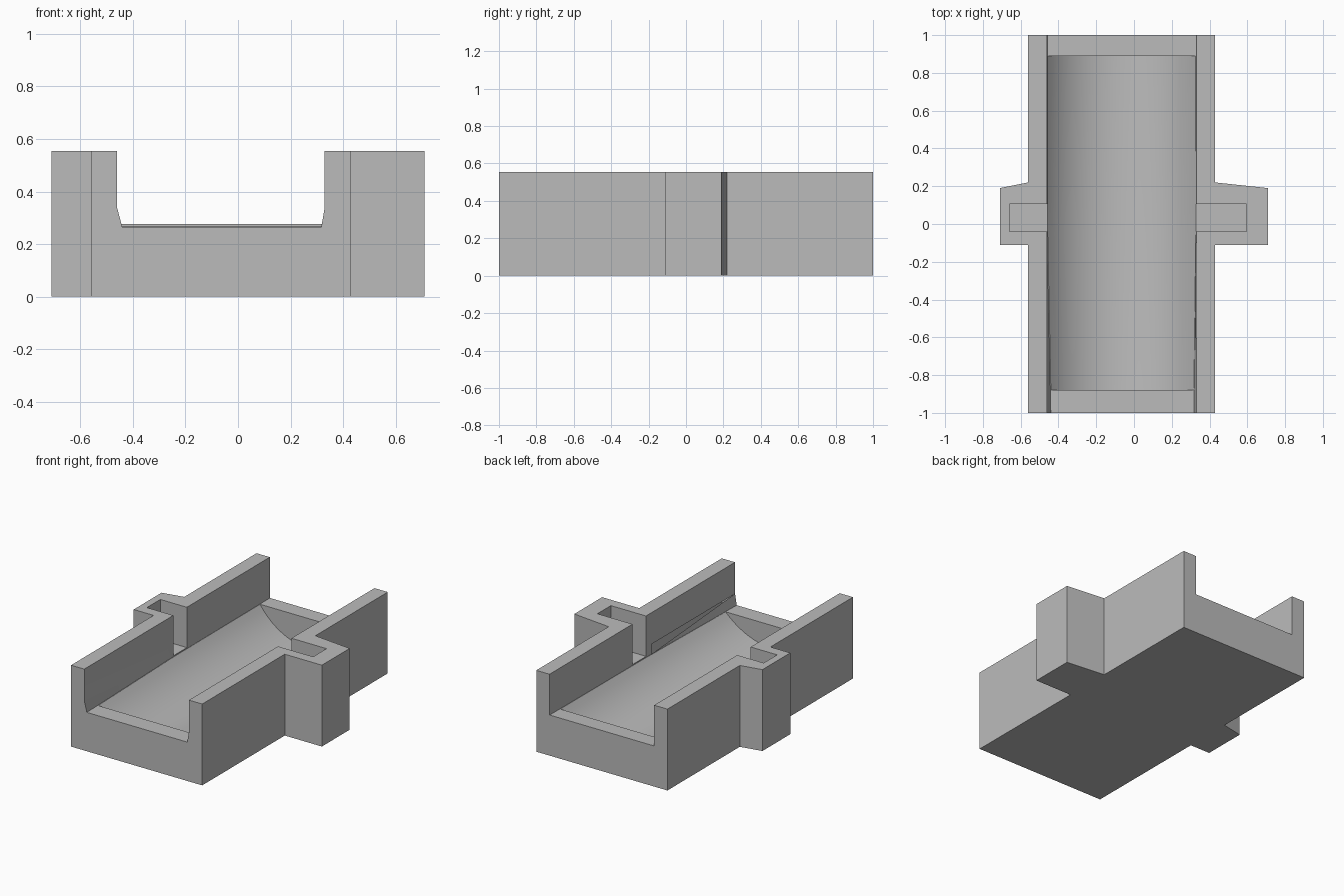
import bpy, bmesh, math

cube = bpy.data.objects.get("Cube")
if cube:
    bpy.data.objects.remove(cube, do_unlink=True)

concrete = bpy.data.materials.new("concrete_grey")
concrete.use_nodes = True
concrete.diffuse_color = (0.5, 0.5, 0.5, 1)
concrete.node_tree.nodes["Principled BSDF"].inputs["Base Color"].default_value = (0.5, 0.5, 0.5, 1)


def loft(name, rings):
    """Closed solid through matching rings of points."""
    bm = bmesh.new()
    loops = [[bm.verts.new(p) for p in ring] for ring in rings]
    n = len(loops[0])
    for a, b in zip(loops, loops[1:]):
        for i in range(n):
            j = (i + 1) % n
            bm.faces.new((a[i], a[j], b[j], b[i]))
    bm.faces.new(loops[0])
    bm.faces.new(loops[-1])
    bmesh.ops.recalc_face_normals(bm, faces=bm.faces)
    mesh = bpy.data.meshes.new(name)
    bm.to_mesh(mesh)
    bm.free()
    mesh.materials.append(concrete)
    obj = bpy.data.objects.new(name, mesh)
    bpy.context.collection.objects.link(obj)
    return obj


def prism(name, outline, bottom, top):
    return loft(name, [[(x, y, z) for x, y in outline] for z in (bottom, top)])


def channel_ring(y, left, right, sill):
    """Open channel section, with a slanted foot on each wall."""
    pts = [(left, sill), (right, sill), (0.33, 0.34), (0.33, 0.7), (-0.46, 0.7), (-0.46, 0.34)]
    return [(x, y, z) for x, z in pts]


def trough_ring(y, left, right, sill, depth, steps=20):
    """Circular-arc trough section below the sill."""
    half, mid = (right - left) / 2, (left + right) / 2
    radius = (half ** 2 + depth ** 2) / (2 * depth)
    sweep = math.asin(half / radius)
    ring = [(left, y, 0.32), (right, y, 0.32)]
    for i in range(steps + 1):
        a = sweep * (1 - 2 * i / steps)
        ring.append((mid + radius * math.sin(a), y, sill - depth + radius * (1 - math.cos(a))))
    return ring


# Body with the two gate buttresses
body = prism("channel_body", [
    (-0.56, -1), (0.43, -1), (0.43, -0.11), (0.71, -0.11), (0.71, 0.19), (0.43, 0.22),
    (0.43, 1), (-0.56, 1), (-0.56, 0.22), (-0.71, 0.19), (-0.71, -0.11), (-0.56, -0.11)],
    0, 0.555)

# Channel, curved floor and gate slots
cutters = [
    loft("channel_cutter", [
        channel_ring(-1.02, -0.44, 0.317, 0.265),
        channel_ring(-0.1, -0.459, 0.329, 0.273),
        channel_ring(1.02, -0.459, 0.329, 0.277)]),
    loft("trough_cutter", [
        trough_ring(-0.88, -0.44, 0.317, 0.266, 0.16),
        trough_ring(-0.05, -0.457, 0.327, 0.273, 0.2),
        trough_ring(0.89, -0.457, 0.327, 0.277, 0.21)])]
for side, x0, x1 in (("right", -0.66, -0.4), ("left", 0.27, 0.595)):
    cutters.append(prism(side + "_slot_cutter",
                         [(x0, -0.04), (x1, -0.04), (x1, 0.105), (x0, 0.105)], 0.28, 0.7))

bpy.context.view_layer.objects.active = body
for cutter in cutters:
    cutter.hide_render = True
    mod = body.modifiers.new(cutter.name, "BOOLEAN")
    mod.operation = "DIFFERENCE"
    mod.solver = "EXACT"
    mod.object = cutter
    bpy.ops.object.modifier_apply(modifier=mod.name)
for cutter in cutters:
    bpy.data.objects.remove(cutter, do_unlink=True)

# Smooth floor, sharp concrete edges
for obj in bpy.context.selected_objects:
    obj.select_set(False)
body.select_set(True)
bpy.ops.object.shade_smooth_by_angle(angle=math.radians(25))
